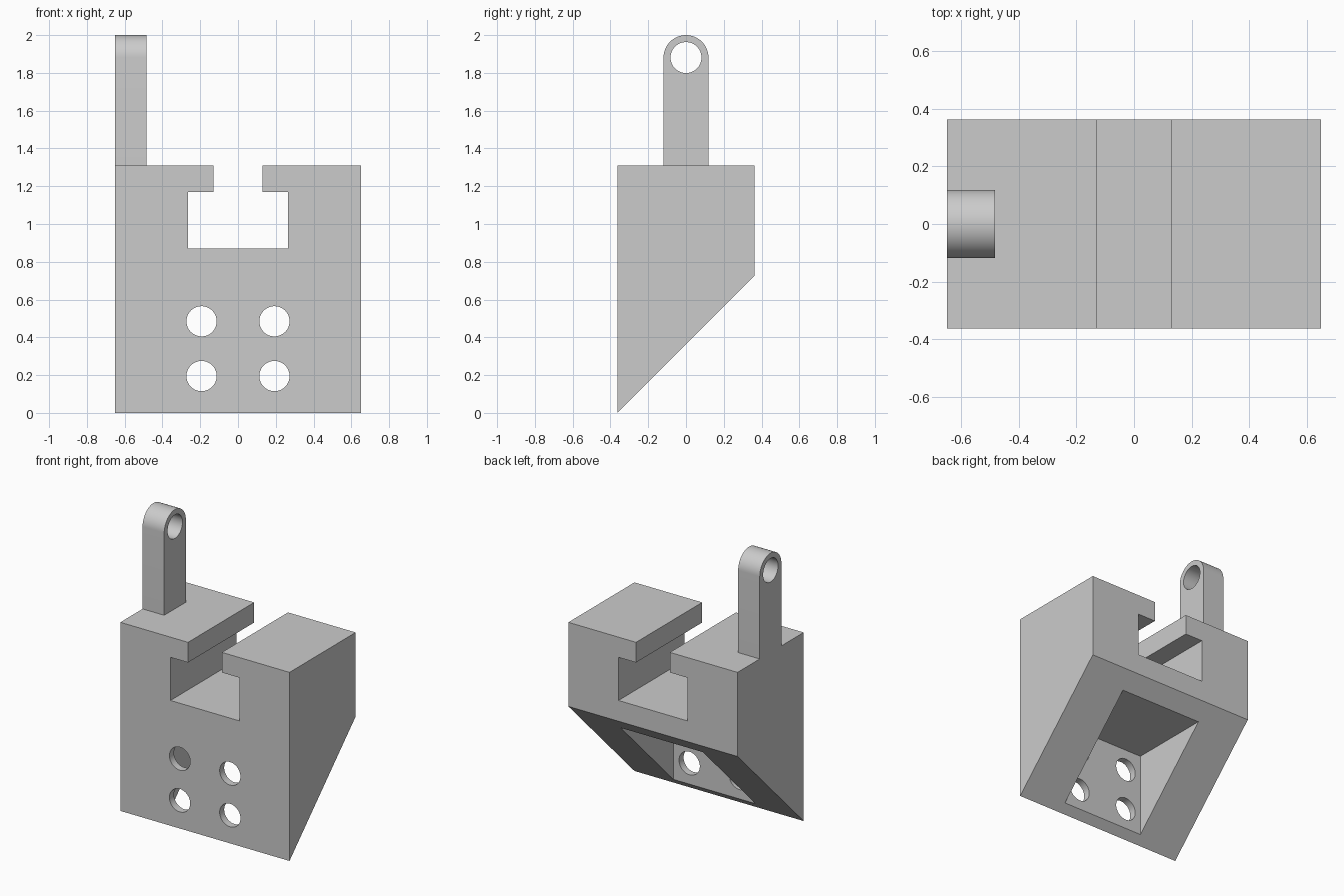
import bpy, bmesh
from math import pi, cos, sin
from mathutils import Vector

if "Cube" in bpy.data.objects:
    bpy.data.objects.remove(bpy.data.objects["Cube"])

grey = bpy.data.materials.new("plain grey")
grey.use_nodes = True
COLOUR = (0.6, 0.6, 0.6, 1)
grey.diffuse_color = COLOUR
grey.node_tree.nodes["Principled BSDF"].inputs["Base Color"].default_value = COLOUR


def prism(name, profile, axis, start, end):
    """Extrude a profile along x (points are y, z) or along y (points are x, z)."""
    place = (lambda a, b: (start, a, b)) if axis == "x" else (lambda a, b: (a, start, b))
    bm = bmesh.new()
    face = bm.faces.new([bm.verts.new(place(a, b)) for a, b in profile])
    grown = bmesh.ops.extrude_face_region(bm, geom=[face])["geom"]
    shift = Vector((end - start, 0, 0) if axis == "x" else (0, end - start, 0))
    bmesh.ops.translate(bm, vec=shift, verts=[v for v in grown if isinstance(v, bmesh.types.BMVert)])
    bmesh.ops.recalc_face_normals(bm, faces=bm.faces)
    mesh = bpy.data.meshes.new(name)
    bm.to_mesh(mesh)
    bm.free()
    mesh.materials.append(grey)
    obj = bpy.data.objects.new(name, mesh)
    bpy.context.collection.objects.link(obj)
    return obj


def arc(a, b, radius, sweep, steps):
    return [(a + radius * cos(sweep * i / steps), b + radius * sin(sweep * i / steps))
            for i in range(steps + 1)]


def circle(a, b, radius, steps=48):
    return arc(a, b, radius, 2 * pi, steps)[:-1]


def cut(target, cutter):
    cutter.hide_render = True
    mod = target.modifiers.new("cut", "BOOLEAN")
    mod.operation, mod.solver, mod.object = "DIFFERENCE", "EXACT", cutter
    bpy.context.view_layer.objects.active = target
    bpy.ops.object.modifier_apply(modifier=mod.name)
    bpy.data.objects.remove(cutter)


def smooth(obj):
    bpy.ops.object.select_all(action="DESELECT")
    obj.select_set(True)
    bpy.context.view_layer.objects.active = obj
    bpy.ops.object.shade_smooth_by_angle(angle=pi / 6)


W, D, TOP, SLOPE_TOP = 0.65, 0.363, 1.31, 0.726
WALL = 0.05

# Main block with the sloped underside
block = prism("block", [(-D, 0), (D, SLOPE_TOP), (D, TOP), (-D, TOP)], "x", -W, W)

# T-shaped slot running front to back
half = [(0.265, 0.87), (0.265, 1.17), (0.13, 1.17), (0.13, TOP + 0.1)]
slot = half + [(-x, z) for x, z in reversed(half)]
cut(block, prism("slot_cutter", slot, "y", -D - 0.1, D + 0.1))

# Hollow pocket opening through the slope
pocket = [(-D + WALL, -0.2), (D, -0.2), (D, 0.63), (-D + WALL, 0.63)]
cut(block, prism("pocket_cutter", pocket, "x", -0.316, 0.316))

# Four screw holes through the front wall
for x in (-0.193, 0.193):
    for z in (0.195, 0.485):
        cut(block, prism("hole_cutter", circle(x, z, 0.08), "y", -D - 0.1, -D + WALL + 0.05))
smooth(block)

# Upright tab with a rounded top and an eye
R = 0.119
eye_z = 2 - R
tab = prism("eye_tab", [(-R, TOP), (R, TOP)] + arc(0, eye_z, R, pi, 32), "x", -W, -0.484)
cut(tab, prism("eye_cutter", circle(0, eye_z, 0.082), "x", -W - 0.1, -0.4))
smooth(tab)
